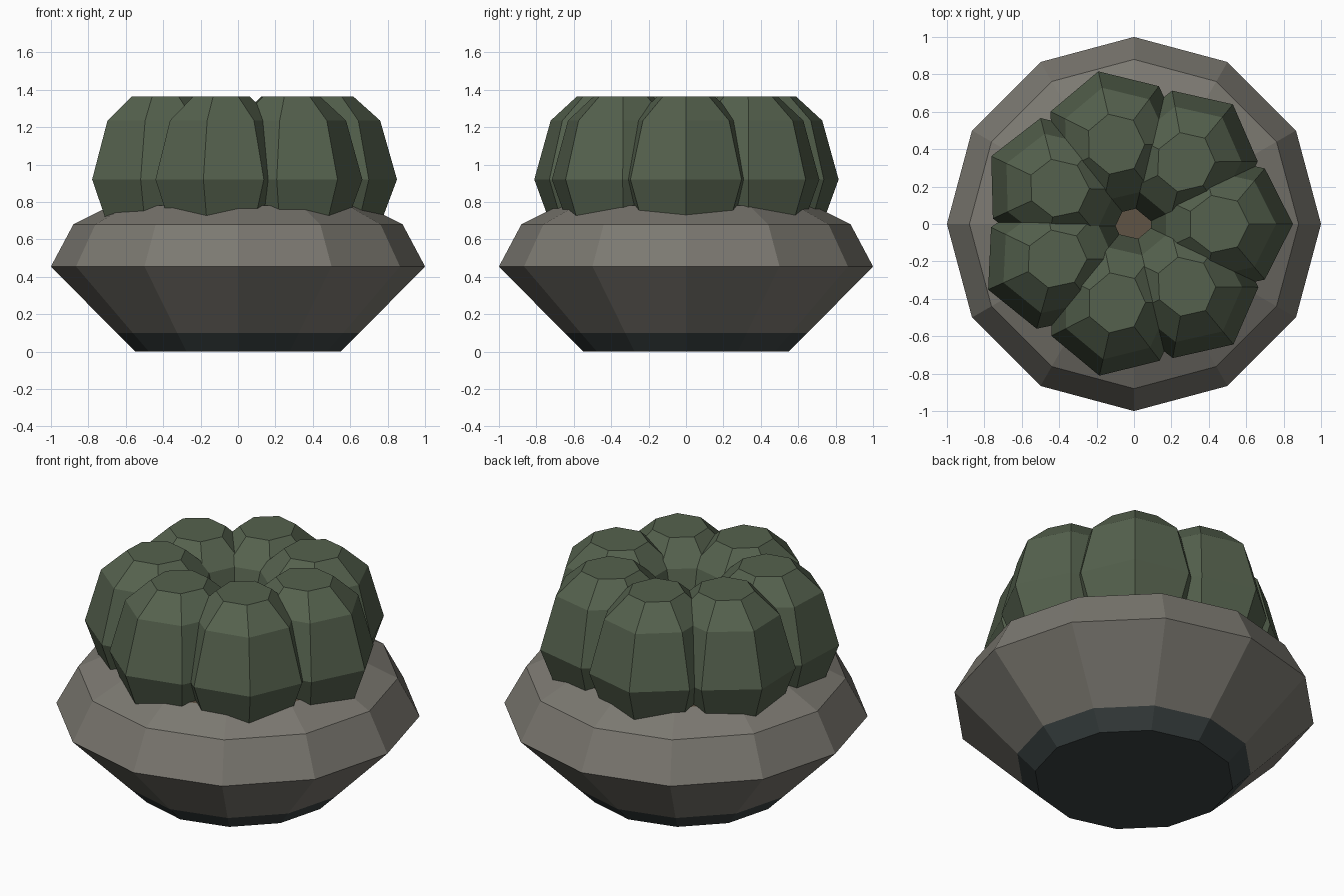
import bpy, bmesh
from math import cos, sin, radians, tau

if "Cube" in bpy.data.objects:
    bpy.data.objects.remove(bpy.data.objects["Cube"])


def material(name, rgb):
    m = bpy.data.materials.new(name)
    m.diffuse_color = (*rgb, 1)
    m.use_nodes = True
    m.node_tree.nodes["Principled BSDF"].inputs["Base Color"].default_value = m.diffuse_color
    return m


def ring_stack(name, rings, sides, mat, sx=1, sy=1, cap_bottom=True, cap_top=True):
    """Flat-shaded solid made of polygon rings given as (radius, height)."""
    bm = bmesh.new()
    loops = [[bm.verts.new((sx * r * cos(tau * i / sides), sy * r * sin(tau * i / sides), z))
              for i in range(sides)] for r, z in rings]
    for a, b in zip(loops, loops[1:]):
        for i in range(sides):
            j = (i + 1) % sides
            bm.faces.new((a[i], a[j], b[j], b[i]))
    if cap_bottom:
        bm.faces.new(loops[0][::-1])
    if cap_top:
        bm.faces.new(loops[-1])
    me = bpy.data.meshes.new(name)
    bm.to_mesh(me)
    bm.free()
    me.materials.append(mat)
    ob = bpy.data.objects.new(name, me)
    bpy.context.collection.objects.link(ob)
    return ob


stone = material("stone", (0.20, 0.19, 0.165))
dark = material("dark_base", (0.045, 0.057, 0.057))
soil_mat = material("soil", (0.115, 0.087, 0.058))
green = material("plant_green", (0.09, 0.12, 0.075))

# pot: dark foot and faceted bowl
ring_stack("pot_foot", [(0.55, 0), (0.65, 0.10)], 12, dark, cap_top=False)
ring_stack("pot_bowl", [(0.65, 0.10), (1.0, 0.455), (0.88, 0.68), (0.68, 0.78)],
           12, stone, cap_bottom=False, cap_top=False)

# soil closing the bowl
ring_stack("soil", [(0.68, 0.78), (0.3, 0.79)], 12, soil_mat, cap_bottom=False)

# seven plump plant lobes around the middle, each slightly irregular
lobe_rings = [(0.28, 0.60), (0.40, 0.92), (0.31, 1.235), (0.165, 1.365)]
reach = [0.45, 0.43, 0.438, 0.445, 0.455, 0.432, 0.435]
turn = [0, -1, 0.3, 0.3, -1.5, 0, 1]
for k in range(7):
    a = tau * k / 7 + radians(turn[k])
    lobe = ring_stack(f"plant_lobe_{k + 1}", lobe_rings, 7, green, sy=0.95)
    lobe.location = (reach[k] * cos(a), reach[k] * sin(a), 0)
    lobe.rotation_euler.z = a
